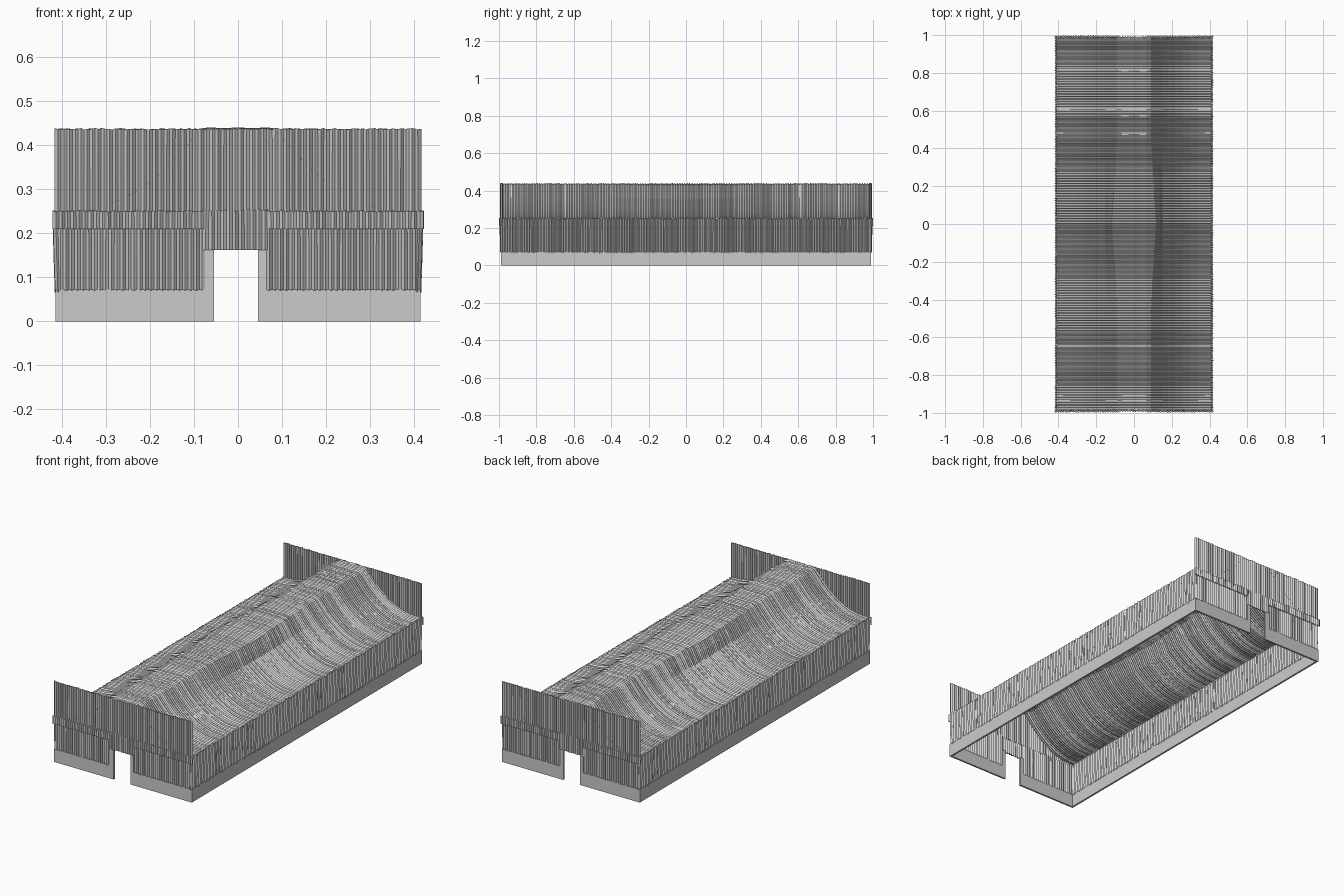
import bpy, bmesh, random, math

if "Cube" in bpy.data.objects:
    bpy.data.objects.remove(bpy.data.objects["Cube"])

random.seed(4)


def finish(name, bm, thickness=0.0):
    bmesh.ops.recalc_face_normals(bm, faces=bm.faces)
    me = bpy.data.meshes.new(name)
    bm.to_mesh(me)
    bm.free()
    ob = bpy.data.objects.new(name, me)
    bpy.context.collection.objects.link(ob)
    if thickness:
        mod = ob.modifiers.new("thickness", "SOLIDIFY")
        mod.thickness = thickness
        mod.offset = 0
    return ob


def box(name, x0, x1, y0, y1, z0, z1):
    bm = bmesh.new()
    bmesh.ops.create_cube(bm, size=1)
    for v in bm.verts:
        v.co = (x0 + (v.co.x + .5) * (x1 - x0),
                y0 + (v.co.y + .5) * (y1 - y0),
                z0 + (v.co.z + .5) * (z1 - z0))
    return finish(name, bm)


def grid(name, rows, thickness=0.0):
    bm = bmesh.new()
    vs = [[bm.verts.new(p) for p in row] for row in rows]
    for a, b in zip(vs, vs[1:]):
        for i in range(len(a) - 1):
            bm.faces.new((a[i], a[i + 1], b[i + 1], b[i]))
    return finish(name, bm, thickness)


def reed_wall(name, start, end, z0, z1, pitch, flare=0.0, ragged=0.002):
    """Upright reeds from start to end; outward side is right of the path."""
    dx, dy = end[0] - start[0], end[1] - start[1]
    length = math.hypot(dx, dy)
    n = max(2, round(length / pitch)) * 2
    nx, ny = dy / length, -dx / length
    rows = []
    for i in range(n + 1):
        t = i / n
        out = (0.004 if i % 2 else -0.002) + random.uniform(-.0015, .0015)
        top = z1 + random.uniform(-ragged, ragged)
        row = []
        for z, f in ((z0, 0), ((z0 + z1) / 2, flare * .6), (top, flare)):
            row.append((start[0] + dx * t + nx * (out + f),
                        start[1] + dy * t + ny * (out + f), z))
        rows.append(row)
    return grid(name, rows, 0.006)


# plain plinth strips along both sides
for s, side in ((1, "right"), (-1, "left")):
    box(side + "_plinth", s * .41 - .005, s * .41 + .005, -.99, .99, 0, .072)
    reed_wall(side + "_wall", (s * .408, -s * .99), (s * .408, s * .99),
              .066, .25, .013, .005)

# end walls with door opening, lintel, band and tall parapet
for s, end in ((-1, "front"), (1, "back")):
    y = s * .985
    for a, b, side in ((-.413, -.055, "left"), (.045, .413, "right")):
        box(f"{end}_plinth_{side}", a, b, y - .005, y + .005, 0, .072)
    for a, b, side in ((-.075, -.055, "left"), (.045, .065, "right")):
        box(f"{end}_door_jamb_{side}", a, b, y - .005, y + .005, .07, .165)

    def end_wall(name, x0, x1, z0, z1, out=0.0, flare=0.0):
        p, q = (x0, y + s * out), (x1, y + s * out)
        if s > 0:
            p, q = q, p
        reed_wall(f"{end}_{name}", p, q, z0, z1, .013, flare)

    end_wall("wall_left", -.41, -.075, .07, .25)
    end_wall("wall_right", .065, .41, .07, .25)
    end_wall("lintel", -.08, .068, .162, .252, .003)
    end_wall("band_left", -.42, -.078, .21, .25, .007)
    end_wall("band_right", .068, .42, .21, .25, .007)
    end_wall("parapet", -.415, .415, .245, .437)

# concave thatched roof with a ridge cap widening to a point at mid length
profile = [(.41, .25), (.375, .251), (.34, .254), (.30, .264), (.26, .28),
           (.22, .304), (.18, .334), (.15, .362), (.12, .396), (.09, .431),
           (.065, .437), (.03, .435), (0, .437)]
cap = {7: (.152, .352), 8: (.138, .392), 9: (.118, .430)}
rows = []
N = 300
for j in range(N + 1):
    y = -.988 + 1.976 * j / N
    w = max(0, 1 - abs(y) / .45)
    ridge = .0022 if j % 2 else -.0018
    ridge += random.uniform(-.0015, .0015)
    half = []
    for i, (x, z) in enumerate(profile):
        if i in cap:
            x += (cap[i][0] - x) * w
            z += (cap[i][1] - z) * w
        half.append((x + ridge * .5 * min(1, x * 20), y, z + ridge))
    rows.append([(-x, yy, z) for x, yy, z in half] + half[-2::-1])
grid("thatched_roof", rows)
